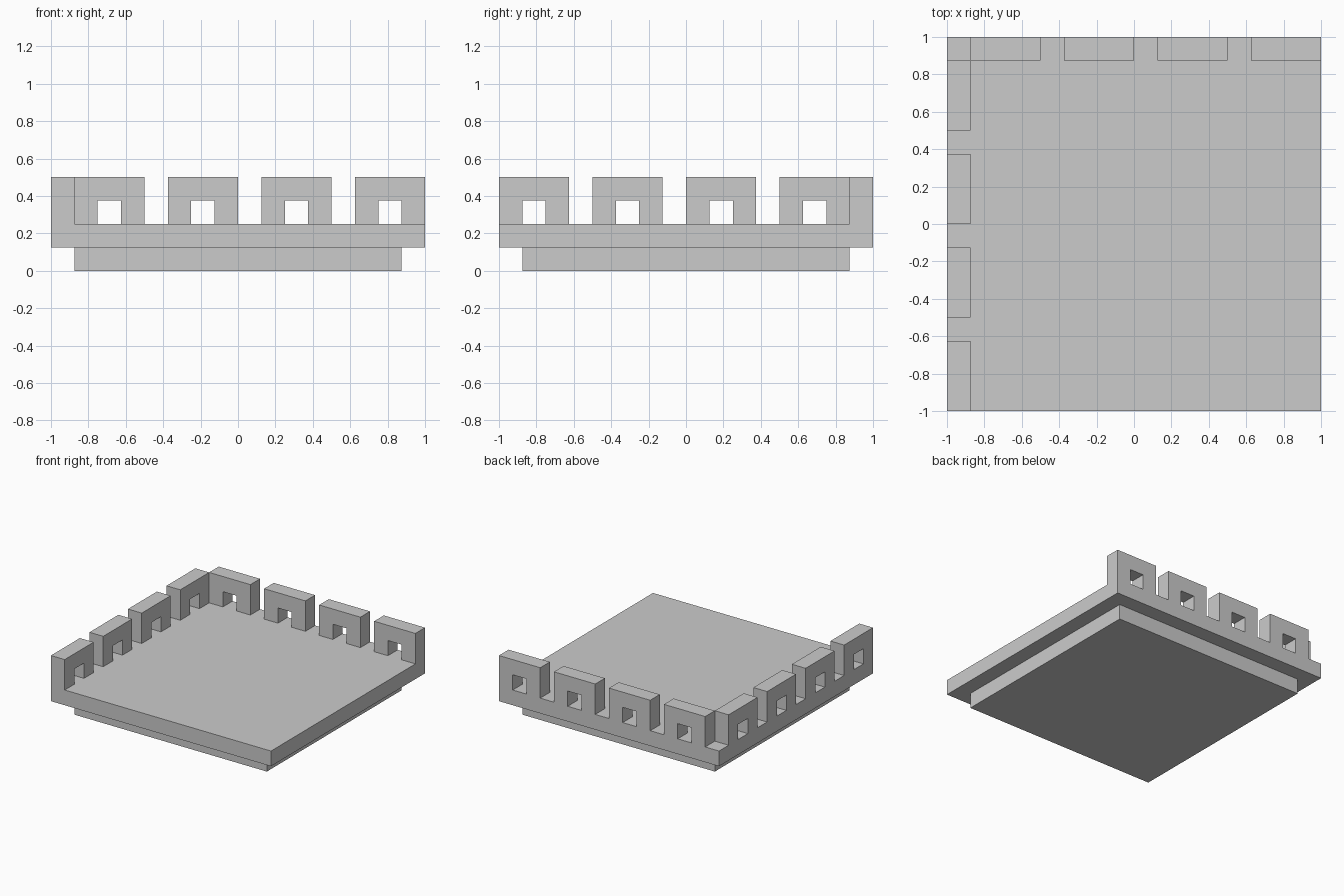
import bpy, bmesh

if "Cube" in bpy.data.objects:
    bpy.data.objects.remove(bpy.data.objects["Cube"])

U = 0.125  # one grid unit of the blocky design


def slab(name, half, z0, z1):
    bpy.ops.mesh.primitive_cube_add(size=1, location=(0, 0, (z0 + z1) / 2))
    ob = bpy.context.object
    ob.name = name
    ob.scale = (half * 2, half * 2, z1 - z0)
    bpy.ops.object.transform_apply(location=True, scale=True)
    return ob


def arch(name, to_world):
    """Extrude an upside-down U profile (along, up) by one unit of depth."""
    profile = [(0, 0), (1, 0), (1, 1), (2, 1), (2, 0), (3, 0), (3, 2), (0, 2)]
    bm = bmesh.new()
    face = bm.faces.new([bm.verts.new(to_world(a * U, 0, 2 * U + h * U)) for a, h in profile])
    offset = [q - p for p, q in zip(to_world(0, 0, 0), to_world(0, U, 0))]
    ext = bmesh.ops.extrude_face_region(bm, geom=[face], use_keep_orig=True)
    verts = [g for g in ext["geom"] if isinstance(g, bmesh.types.BMVert)]
    bmesh.ops.translate(bm, verts=verts, vec=offset)
    bmesh.ops.recalc_face_normals(bm, faces=bm.faces)
    mesh = bpy.data.meshes.new(name)
    bm.to_mesh(mesh)
    bm.free()
    ob = bpy.data.objects.new(name, mesh)
    bpy.context.collection.objects.link(ob)


# Stepped floor: inset lower slab under a wider upper slab
slab("lower_slab", 7 * U, 0, U)
slab("upper_slab", 1, U, 2 * U)

# Arched battlements on the back and left edges, leaving the corner square open
for i in range(4):
    x0 = -7 * U + i * 4 * U
    y0 = -1 + i * 4 * U
    arch(f"back_arch_{i + 1}", lambda a, d, z: (x0 + a, 1 - U + d, z))
    arch(f"left_arch_{i + 1}", lambda a, d, z: (-1 + d, y0 + a, z))
